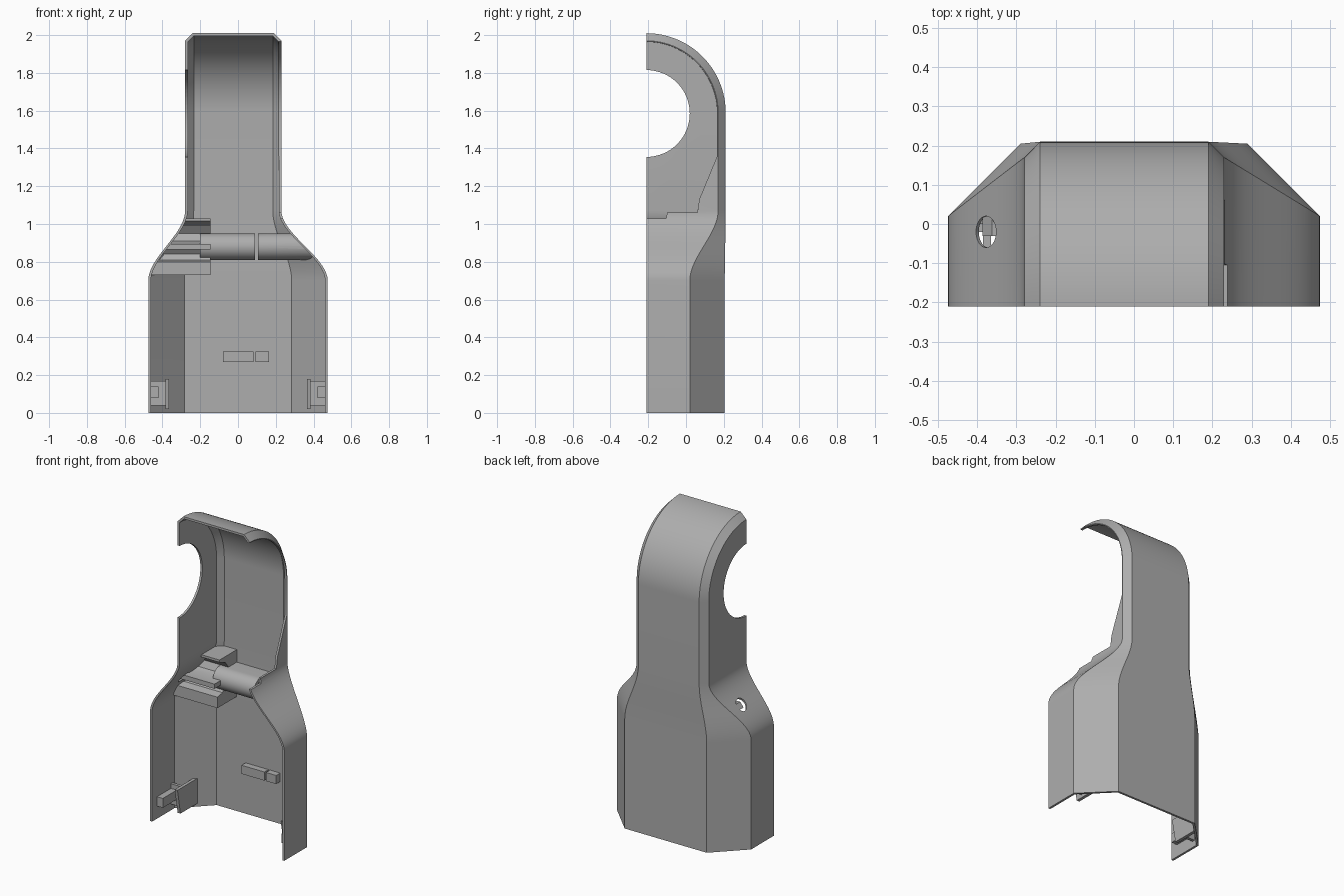
import bpy, bmesh, math
from mathutils import Vector, Matrix

if "Cube" in bpy.data.objects:
    bpy.data.objects.remove(bpy.data.objects["Cube"])

FRONT, ARC_Z, T = -0.21, 1.59, 0.014

grey = bpy.data.materials.new("matte_grey")
grey.use_nodes = True
grey.diffuse_color = (0.42, 0.42, 0.42, 1)
grey.node_tree.nodes["Principled BSDF"].inputs["Base Color"].default_value = (0.42, 0.42, 0.42, 1)


def make(name, bm):
    bmesh.ops.remove_doubles(bm, verts=bm.verts, dist=1e-5)
    bmesh.ops.recalc_face_normals(bm, faces=bm.faces)
    mesh = bpy.data.meshes.new(name)
    bm.to_mesh(mesh)
    bm.free()
    mesh.materials.append(grey)
    ob = bpy.data.objects.new(name, mesh)
    bpy.context.collection.objects.link(ob)
    return ob


def boolean(ob, other, op):
    mod = ob.modifiers.new(op, "BOOLEAN")
    mod.operation, mod.object, mod.solver = op, other, "EXACT"
    bpy.context.view_layer.update()
    deps = bpy.context.evaluated_depsgraph_get()
    mesh = bpy.data.meshes.new_from_object(ob.evaluated_get(deps))
    ob.modifiers.clear()
    ob.data = mesh
    return ob


def prism(name, profile, x0, x1):
    """Extrude a (y, z) outline along x."""
    bm = bmesh.new()
    face = bm.faces.new([bm.verts.new((x0, y, z)) for y, z in profile])
    new = bmesh.ops.extrude_face_region(bm, geom=[face])["geom"]
    bmesh.ops.translate(bm, vec=(x1 - x0, 0, 0),
                        verts=[v for v in new if isinstance(v, bmesh.types.BMVert)])
    return make(name, bm)


def box(name, x0, x1, y0, y1, z0, z1):
    return prism(name, [(y0, z0), (y1, z0), (y1, z1), (y0, z1)], x0, x1)


def cylinder(name, centre, axis, radius, depth):
    bm = bmesh.new()
    bmesh.ops.create_cone(bm, cap_ends=True, segments=64, radius1=radius, radius2=radius, depth=depth)
    turn = Vector((0, 0, 1)).rotation_difference(Vector(axis)).to_matrix().to_4x4()
    bmesh.ops.transform(bm, matrix=Matrix.Translation(centre) @ turn, verts=bm.verts)
    return make(name, bm)


def body(name, t, front, bottom):
    """Half-octagon section, narrowing at the shoulder and curling over at the top."""
    def section(s):
        cx, w = -0.025 * s, 0.475 - 0.22 * s - t
        xb, yc, yb = 0.29 - 0.075 * s - 0.41 * t, 0.02 + 0.15 * s - 0.41 * t, 0.205 + 0.005 * s - t
        return [(cx - w, front), (cx - w, yc), (cx - xb, yb), (cx + xb, yb), (cx + w, yc), (cx + w, front)]

    rows = [[(x, y, bottom) for x, y in section(0)]]
    for i in range(21):
        k = i / 20
        rows.append([(x, y, 0.70 + 0.37 * k) for x, y in section(k * k * (3 - 2 * k))])
    top = section(1)
    for i in range(33):
        a = math.pi / 2 * i / 32
        rows.append([(x, front, ARC_Z) if j in (0, 5) else
                     (x, FRONT + (y - FRONT) * math.cos(a), ARC_Z + (y - FRONT) * math.sin(a))
                     for j, (x, y) in enumerate(top)])
    if front < FRONT:
        rows.append([(x, front, z) for x, y, z in rows[-1]])
    bm = bmesh.new()
    cache = {}

    def vert(p):
        key = tuple(round(c, 5) for c in p)
        if key not in cache:
            cache[key] = bm.verts.new(p)
        return cache[key]

    def face(points):
        vs = list(dict.fromkeys(vert(p) for p in points))
        if len(vs) > 2:
            bm.faces.new(vs)

    for a, b in zip(rows, rows[1:]):
        for j in range(6):
            k = (j + 1) % 6
            face([a[j], a[k], b[k], b[j]])
    face(rows[0])
    face(rows[-1])
    return make(name, bm)


# Hollow shell
shell = body("shell", 0, FRONT, 0)
cavity = body("cavity", T, -0.32, -0.1)
boolean(shell, cavity, "DIFFERENCE")

# Round side hole, angled shoulder hole and the open side of the neck
r = 0.375
arc = [(FRONT + r * math.cos(a), ARC_Z + r * math.sin(a))
       for a in (math.pi / 2 * i / 32 for i in range(33))]
opening = [(-0.3, 1.03), (-0.105, 1.03), (-0.1, 1.06), (0.06, 1.06), (0.07, 1.13), (0.165, 1.36)]
cutters = [
    cylinder("round_cutter", (-0.28, FRONT, 1.585), (1, 0, 0), 0.23, 0.2),
    cylinder("shoulder_cutter", (-0.378, -0.02, 0.885), (-0.6, 0, 0.8), 0.04, 0.14),
    prism("side_cutter", opening + arc + [(-0.3, ARC_Z + r)], 0.1, 0.4),
]
for c in cutters:
    boolean(shell, c, "DIFFERENCE")

# Cross ridge inside the shoulder, split by a narrow slot
ridge = [(0.3, 0.95), (0.10, 0.95)]
ridge += [(0.10 - 0.07 * math.sin(a), 0.88 + 0.07 * math.cos(a))
          for a in (math.pi * i / 16 for i in range(1, 16))]
ridge += [(0.10, 0.81), (0.3, 0.81)]
parts = [prism("ridge_long", ridge, -0.2, 0.09), prism("ridge_short", ridge, 0.105, 0.5)]

# Cradle beside the shoulder hole
cradle = [(0.3, 1.03), (0.02, 1.03), (0.02, 1.015), (0.08, 0.99), (0.11, 0.95), (0.09, 0.91),
          (0.05, 0.895), (-0.03, 0.895), (-0.03, 0.865), (0.05, 0.865), (0.07, 0.84),
          (0.05, 0.81), (0.0, 0.80), (0.0, 0.73), (0.3, 0.73)]
parts.append(prism("cradle", cradle, -0.5, -0.145))

# Small rib on the back wall
parts += [box("rib_long", -0.08, 0.082, 0.15, 0.25, 0.27, 0.325),
          box("rib_short", 0.093, 0.165, 0.15, 0.25, 0.27, 0.325)]

# Mirrored corner clips near the bottom
for side, s in (("right", -1), ("left", 1)):
    gusset = [(-0.06, 0.02), (0.25, 0.02), (0.25, 0.18), (-0.09, 0.18)]
    parts += [prism(side + "_gusset", gusset, s * 0.385, s * 0.365),
              box(side + "_clip_plate", s * 0.5, s * 0.385, -0.02, 0.0, 0.04, 0.17),
              box(side + "_hook", s * 0.465, s * 0.42, -0.16, 0.0, 0.08, 0.14)]

# Trim the inner parts to the shell
limit = body("limit", T / 2, FRONT, -0.1)
for p in parts:
    boolean(p, limit, "INTERSECT")

for c in cutters + [cavity, limit]:
    bpy.data.objects.remove(c)

for ob in [shell] + parts:
    bpy.ops.object.select_all(action="DESELECT")
    ob.select_set(True)
    bpy.context.view_layer.objects.active = ob
    bpy.ops.object.shade_smooth_by_angle(angle=math.radians(25))
